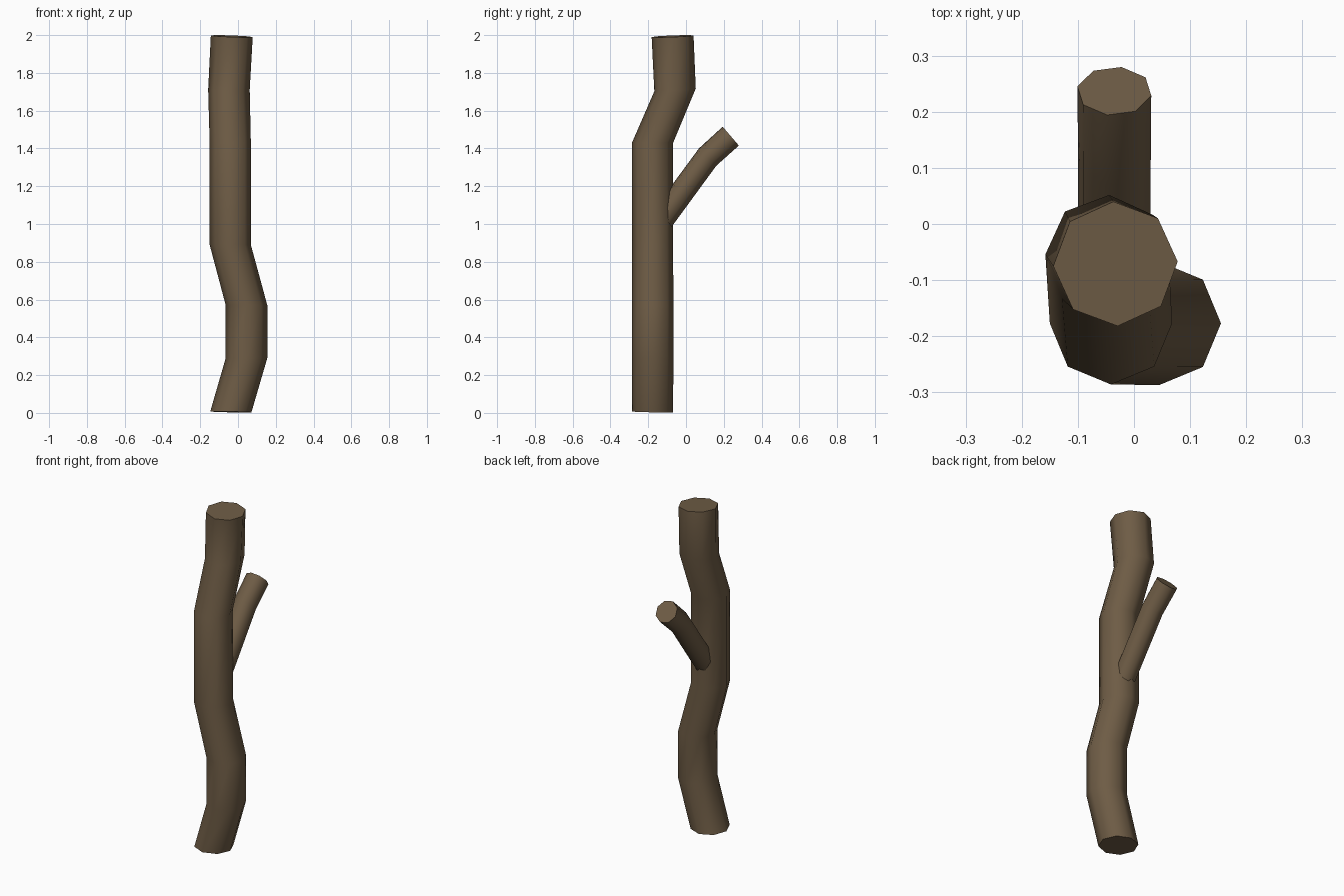
import bpy, bmesh, math
from mathutils import Vector

if "Cube" in bpy.data.objects:
    bpy.data.objects.remove(bpy.data.objects["Cube"])

bark = bpy.data.materials.new("brown bark")
bark.diffuse_color = (0.156, 0.107, 0.060, 1)
bark.use_nodes = True
bark.node_tree.nodes["Principled BSDF"].inputs["Base Color"].default_value = bark.diffuse_color


def limb(name, rings, sides=8):
    """Capped tube through rings of (centre, normal, radius, twist in degrees)."""
    bm = bmesh.new()
    loops = []
    for centre, normal, radius, twist in rings:
        n = Vector(normal).normalized()
        u = (Vector((1, 0, 0)) - n * n.x).normalized()
        v = n.cross(u)
        loop = []
        for i in range(sides):
            a = math.tau * i / sides + math.radians(twist)
            p = Vector(centre) + radius * (u * math.cos(a) + v * math.sin(a))
            loop.append(bm.verts.new(p))
        loops.append(loop)
    for a, b in zip(loops, loops[1:]):
        for i in range(sides):
            j = (i + 1) % sides
            bm.faces.new((a[i], a[j], b[j], b[i]))
    bm.faces.new(loops[0][::-1])
    bm.faces.new(loops[-1])
    bmesh.ops.recalc_face_normals(bm, faces=bm.faces)
    mesh = bpy.data.meshes.new(name)
    bm.to_mesh(mesh)
    bm.free()
    mesh.materials.append(bark)
    obj = bpy.data.objects.new(name, mesh)
    bpy.context.collection.objects.link(obj)
    bpy.ops.object.select_all(action='DESELECT')
    obj.select_set(True)
    bpy.context.view_layer.objects.active = obj
    bpy.ops.object.shade_smooth_by_angle(angle=math.radians(55))
    return obj


# Crooked main trunk
limb("trunk", [
    ((-0.038, -0.177, 0.005), (0.02, 0.02, 1), 0.109, 0),
    ((0.045, -0.177, 0.29), (0, 0, 1), 0.110, 0),
    ((0.045, -0.177, 0.57), (0, 0, 1), 0.110, 0),
    ((-0.041, -0.177, 0.89), (0, 0, 1), 0.109, 0),
    ((-0.041, -0.177, 1.43), (0, 0, 1), 0.109, 0),
    ((-0.048, -0.058, 1.71), (0, -0.07, 1), 0.110, -2),
    ((-0.033, -0.071, 1.994), (0.04, -0.04, 1), 0.111, 2),
])

# Side branch rising toward the back
limb("branch", [
    ((-0.035, -0.177, 0.957), (0, 0.59, 0.81), 0.066, -11),
    ((-0.035, 0.115, 1.355), (0, 0.70, 0.71), 0.066, -11),
    ((-0.035, 0.237, 1.465), (0, 0.76, 0.65), 0.067, -11),
])
